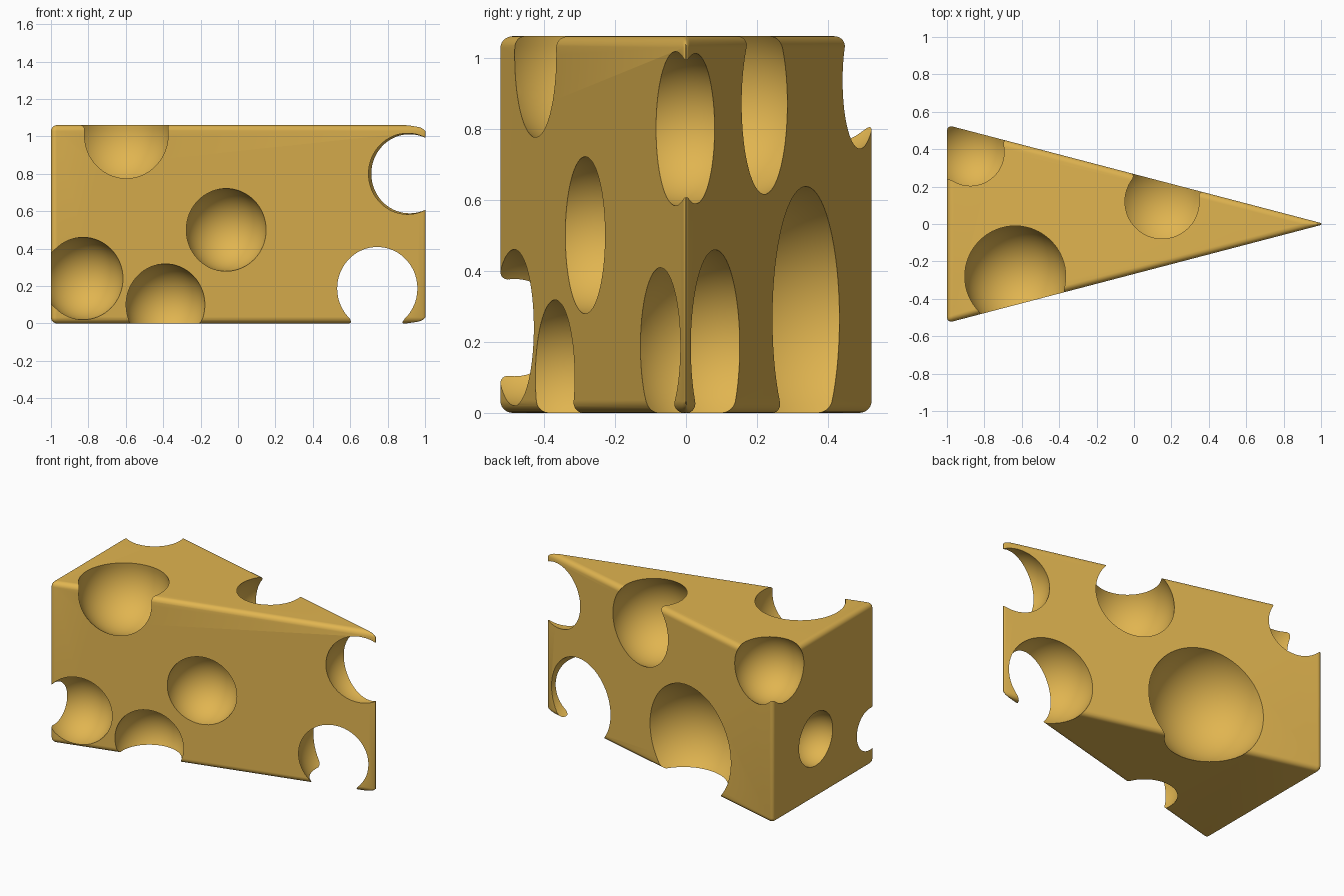
import bpy, bmesh

if "Cube" in bpy.data.objects:
    bpy.data.objects.remove(bpy.data.objects["Cube"])

HEIGHT = 1.06

# Wedge body: extruded triangle with softly rounded edges
bm = bmesh.new()
base = bm.faces.new([bm.verts.new(p) for p in
                     [(-1, -0.529, 0), (1.02, 0, 0), (-1, 0.529, 0)]])
ext = bmesh.ops.extrude_face_region(bm, geom=[base])
top = [g for g in ext["geom"] if isinstance(g, bmesh.types.BMVert)]
bmesh.ops.translate(bm, verts=top, vec=(0, 0, HEIGHT))
bmesh.ops.recalc_face_normals(bm, faces=bm.faces[:])
bmesh.ops.bevel(bm, geom=bm.edges[:], offset=0.032, offset_type='OFFSET',
                segments=7, profile=0.5, affect='EDGES')
mesh = bpy.data.meshes.new("cheese_wedge")
bm.to_mesh(mesh)
bm.free()
cheese = bpy.data.objects.new("cheese_wedge", mesh)
bpy.context.collection.objects.link(cheese)

# Round holes: x, y, z, radius
holes = [
    (-0.635, -0.28, 1.007, 0.275),   # front face, top edge
    (-0.063, -0.284, 0.50, 0.221),   # front face, middle
    (-0.828, -0.482, 0.24, 0.22),    # front left corner
    (-0.388, -0.367, 0.10, 0.218),   # front face, bottom edge
    (0.705, 0.08, 0.187, 0.272),     # through the tip, low
    (0.905, -0.02, 0.80, 0.217),     # through the tip, high
    (-0.875, 0.385, 0.935, 0.22),    # back left top corner
    (0.15, 0.12, 0.87, 0.275),       # back face, top edge
    (-0.255, 0.39, 0.265, 0.376),    # back face, large
    (-1.0, 0.08, 0.39, 0.175),       # rind end
]


def cut_hole(target, x, y, z, r):
    bpy.ops.mesh.primitive_uv_sphere_add(segments=64, ring_count=32,
                                         radius=r, location=(x, y, z))
    cutter = bpy.context.object
    cutter.name = "hole_cutter"
    cutter.hide_render = True
    mod = target.modifiers.new("hole", 'BOOLEAN')
    mod.operation = 'DIFFERENCE'
    mod.solver = 'EXACT'
    mod.object = cutter
    bpy.context.view_layer.objects.active = target
    bpy.ops.object.modifier_apply(modifier=mod.name)
    bpy.data.objects.remove(cutter)


for h in holes:
    cut_hole(cheese, *h)

# Cheese colour and shading
mat = bpy.data.materials.new("cheese_yellow")
mat.diffuse_color = (0.75, 0.46, 0.08, 1)
mat.use_nodes = True
mat.node_tree.nodes["Principled BSDF"].inputs["Base Color"].default_value = mat.diffuse_color
cheese.data.materials.clear()
cheese.data.materials.append(mat)
bpy.ops.object.select_all(action='DESELECT')
cheese.select_set(True)
bpy.context.view_layer.objects.active = cheese
bpy.ops.object.shade_smooth_by_angle(angle=0.6)
